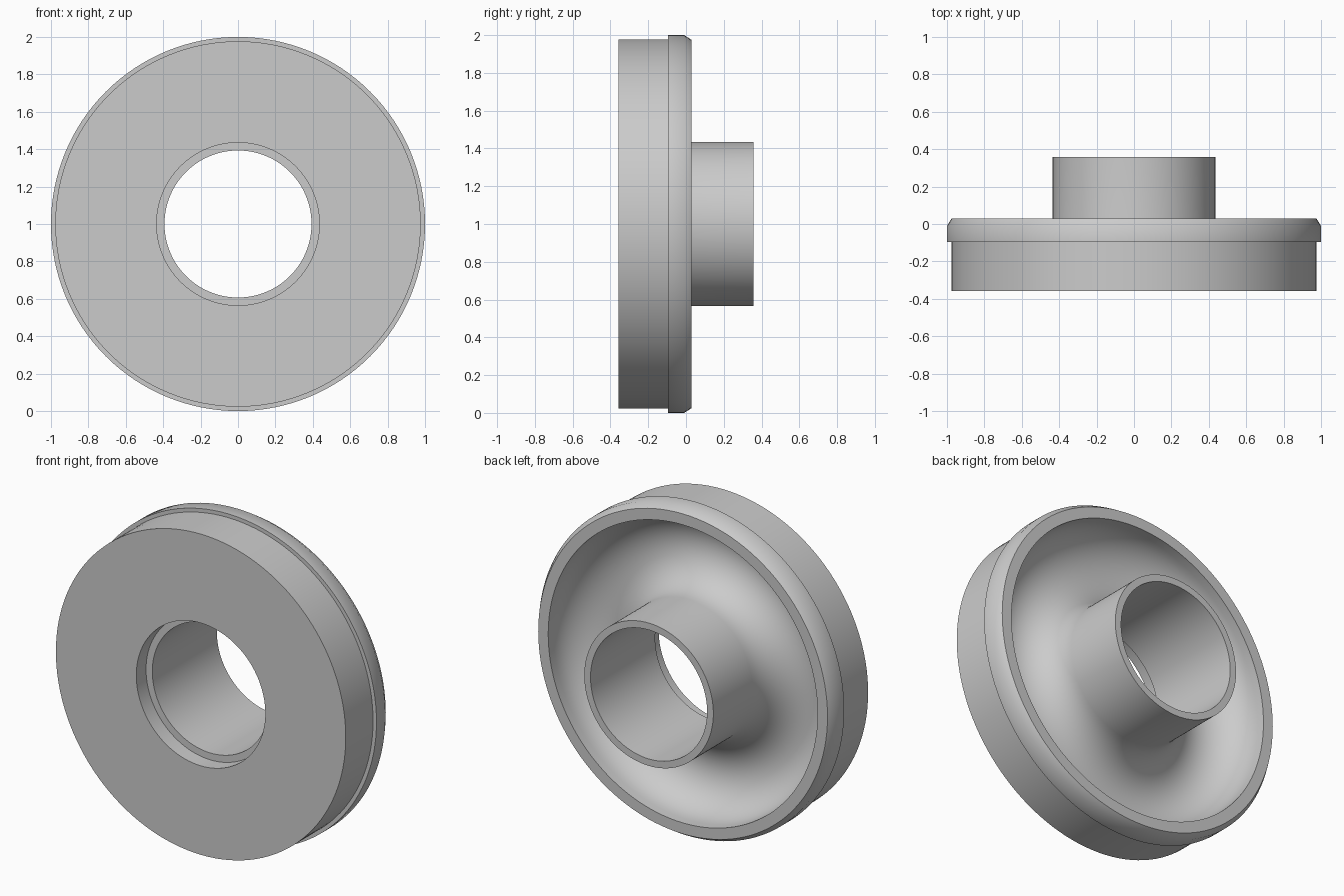
import bpy
import bmesh
import math
from mathutils import Matrix, Vector

cube = bpy.data.objects.get("Cube")
if cube:
    bpy.data.objects.remove(cube, do_unlink=True)

SEGMENTS = 128
BORE, HUB, RIM_IN = 0.393, 0.435, 0.908
FRONT, BACK, FLANGE_BACK = -0.358, 0.358, 0.03
COUNTERBORE, GROOVE_Y = -0.264, -0.02

# Plain grey metal
grey = bpy.data.materials.new("grey_metal")
grey.use_nodes = True
colour = (0.6, 0.6, 0.6, 1)
grey.diffuse_color = colour
grey.node_tree.nodes["Principled BSDF"].inputs["Base Color"].default_value = colour

# Half section as (radius, y): front counterbore, disc, chamfered flange
profile = [
    (BORE, COUNTERBORE), (HUB, COUNTERBORE), (HUB, FRONT), (0.977, FRONT),
    (0.977, -0.095), (1, -0.095), (1, -0.01), (0.975, FLANGE_BACK),
    (RIM_IN, FLANGE_BACK),
]

# Deep round-bottomed groove between the rim and the hub
centre, radius = (RIM_IN + HUB) / 2, (RIM_IN - HUB) / 2
steps = 24
for i in range(steps + 1):
    a = math.pi * i / steps
    profile.append((centre + radius * math.cos(a),
                    GROOVE_Y - radius * math.sin(a)))

# Hub end and bore
profile += [(HUB, BACK), (BORE, BACK)]

# Revolve the closed section around the y axis
bm = bmesh.new()
rings = []
for s in range(SEGMENTS):
    turn = Matrix.Rotation(math.tau * s / SEGMENTS, 3, 'Y')
    rings.append([bm.verts.new(turn @ Vector((r, y, 0)) + Vector((0, 0, 1)))
                  for r, y in profile])
n = len(profile)
for s in range(SEGMENTS):
    a, b = rings[s], rings[(s + 1) % SEGMENTS]
    for i in range(n):
        j = (i + 1) % n
        bm.faces.new((a[i], a[j], b[j], b[i]))
bmesh.ops.recalc_face_normals(bm, faces=bm.faces)

mesh = bpy.data.meshes.new("flanged_hub")
bm.to_mesh(mesh)
bm.free()
mesh.materials.append(grey)
hub = bpy.data.objects.new("flanged_hub", mesh)
bpy.context.collection.objects.link(hub)

# Smooth the round surfaces, keep the machined edges sharp
bpy.ops.object.select_all(action='DESELECT')
hub.select_set(True)
bpy.context.view_layer.objects.active = hub
bpy.ops.object.shade_smooth_by_angle(angle=math.radians(40))
